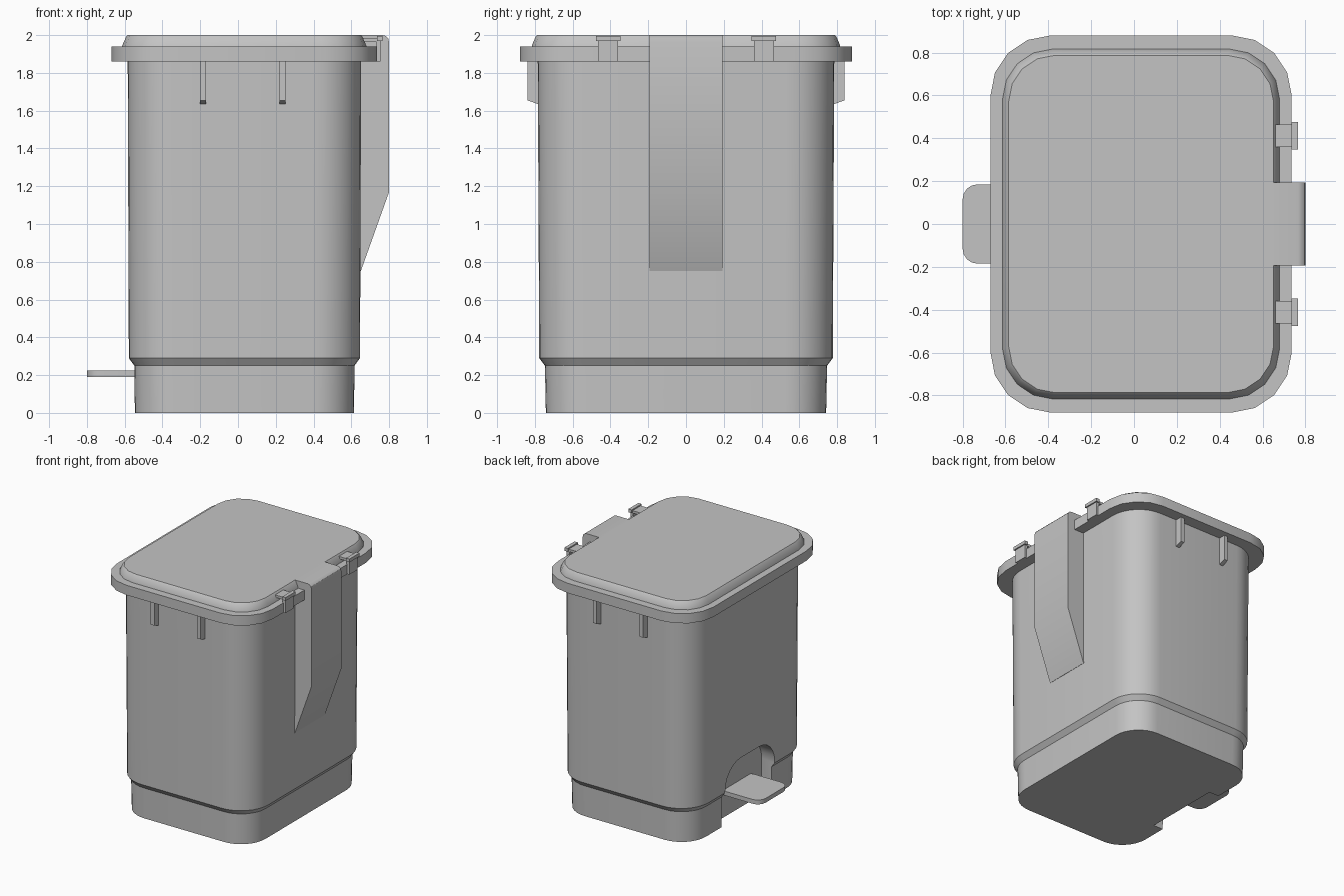
import bpy, bmesh, math

cube = bpy.data.objects.get("Cube")
if cube:
    bpy.data.objects.remove(cube, do_unlink=True)

grey = bpy.data.materials.new("grey plastic")
grey.use_nodes = True
GREY = (0.55, 0.55, 0.55, 1)
grey.diffuse_color = GREY
grey.node_tree.nodes["Principled BSDF"].inputs["Base Color"].default_value = GREY


def finish(name, bm):
    bmesh.ops.recalc_face_normals(bm, faces=bm.faces)
    mesh = bpy.data.meshes.new(name)
    bm.to_mesh(mesh)
    bm.free()
    mesh.materials.append(grey)
    obj = bpy.data.objects.new(name, mesh)
    bpy.context.collection.objects.link(obj)
    return obj


def smooth(obj, angle=30):
    bpy.ops.object.select_all(action='DESELECT')
    obj.select_set(True)
    bpy.context.view_layer.objects.active = obj
    bpy.ops.object.shade_smooth_by_angle(angle=math.radians(angle))


def rounded(cx, hx, hy, r, steps=4):
    """Outline of a rounded rectangle centred on (cx, 0)."""
    pts = []
    for q, (sx, sy) in enumerate([(1, 1), (-1, 1), (-1, -1), (1, -1)]):
        for i in range(steps + 1):
            a = (q + i / steps) * math.pi / 2
            pts.append((cx + sx * (hx - r) + r * math.cos(a),
                        sy * (hy - r) + r * math.sin(a)))
    return pts


def loft(name, cx, sections, steps=4):
    """Stack rounded rectangles given as (z, half x, half y, radius)."""
    bm = bmesh.new()
    rings = [[bm.verts.new((x, y, z)) for x, y in rounded(cx, hx, hy, r, steps)]
             for z, hx, hy, r in sections]
    for low, high in zip(rings, rings[1:]):
        for i in range(len(low)):
            j = (i + 1) % len(low)
            bm.faces.new((low[i], low[j], high[j], high[i]))
    bm.faces.new(rings[0])
    bm.faces.new(rings[-1])
    return finish(name, bm)


def prism(name, profile, start, end, axis):
    """Extrude a profile along x (profile is y, z) or y (profile is x, z)."""
    bm = bmesh.new()
    place = (lambda a, b, t: (t, a, b)) if axis == 'x' else (lambda a, b, t: (a, t, b))
    rings = [[bm.verts.new(place(a, b, t)) for a, b in profile] for t in (start, end)]
    for i in range(len(profile)):
        j = (i + 1) % len(profile)
        bm.faces.new((rings[0][i], rings[0][j], rings[1][j], rings[1][i]))
    bm.faces.new(rings[0])
    bm.faces.new(rings[1])
    return finish(name, bm)


def box(name, x0, x1, y0, y1, z0, z1):
    return prism(name, [(x0, z0), (x1, z0), (x1, z1), (x0, z1)], y0, y1, 'y')


# Bin body with a narrower foot
body = loft("bin_body", 0.034, [
    (0, 0.58, 0.742, 0.22), (0.25, 0.583, 0.747, 0.22),
    (0.29, 0.612, 0.777, 0.25), (1.88, 0.618, 0.785, 0.25)], steps=8)

# Arched pedal recess cut into the side
arch = [(0.32, -0.1)]
for sign, first in ((1, 0), (-1, 90)):
    for i in range(7):
        a = math.radians(first + i * 15)
        arch.append((sign * 0.12 + 0.2 * math.cos(a), 0.3 + 0.2 * math.sin(a)))
arch.append((-0.32, -0.1))
cutter = prism("recess_cutter", arch, -0.9, -0.46, 'x')
cutter.hide_render = True
cut = body.modifiers.new("recess", 'BOOLEAN')
cut.operation = 'DIFFERENCE'
cut.object = cutter
bpy.context.view_layer.objects.active = body
bpy.ops.object.modifier_apply(modifier=cut.name)
bpy.data.objects.remove(cutter, do_unlink=True)
smooth(body)

# Foot pedal with rounded outer end
pedal = loft("foot_pedal", -0.61, [(0.19, 0.19, 0.185, 0.07), (0.225, 0.19, 0.185, 0.07)])
smooth(pedal)

# Lid: flat rim with a raised, bevelled panel
smooth(loft("lid_rim", 0.033, [(1.86, 0.703, 0.88, 0.28), (1.94, 0.703, 0.88, 0.28)]))
smooth(loft("lid_panel", 0.033, [
    (1.93, 0.648, 0.818, 0.235), (1.945, 0.646, 0.816, 0.235),
    (1.99, 0.626, 0.797, 0.22), (2.0, 0.618, 0.787, 0.215)]), 25)

# Hinge housing running down the side opposite the pedal
housing = [(0.6, 0.75), (0.65, 0.75), (0.8, 1.17), (0.8, 1.96)]
housing += [(0.765 + 0.035 * math.cos(a), 1.965 + 0.035 * math.sin(a))
            for a in (math.pi / 6, math.pi / 3, math.pi / 2)]
housing.append((0.6, 2.0))
smooth(prism("hinge_housing", housing, -0.193, 0.193, 'y'))

# Lid clips on both sides of the housing
for side, y in (("front", -0.412), ("back", 0.412)):
    box(side + "_clip_arm", 0.64, 0.745, y - 0.053, y + 0.053, 1.965, 1.985)
    box(side + "_clip_plate", 0.73, 0.755, y - 0.053, y + 0.053, 1.86, 1.975)
    box(side + "_clip_bar", 0.735, 0.765, y - 0.065, y + 0.065, 1.968, 1.995)

# Support ribs under the rim
for side, s in (("front", -1), ("back", 1)):
    for label, x in (("right", -0.185), ("left", 0.235)):
        rib = [(s * 0.75, 1.63), (s * 0.785, 1.635), (s * 0.84, 1.655),
               (s * 0.84, 1.87), (s * 0.75, 1.87)]
        prism(f"{side}_{label}_rib", rib, x - 0.016, x + 0.016, 'x')
